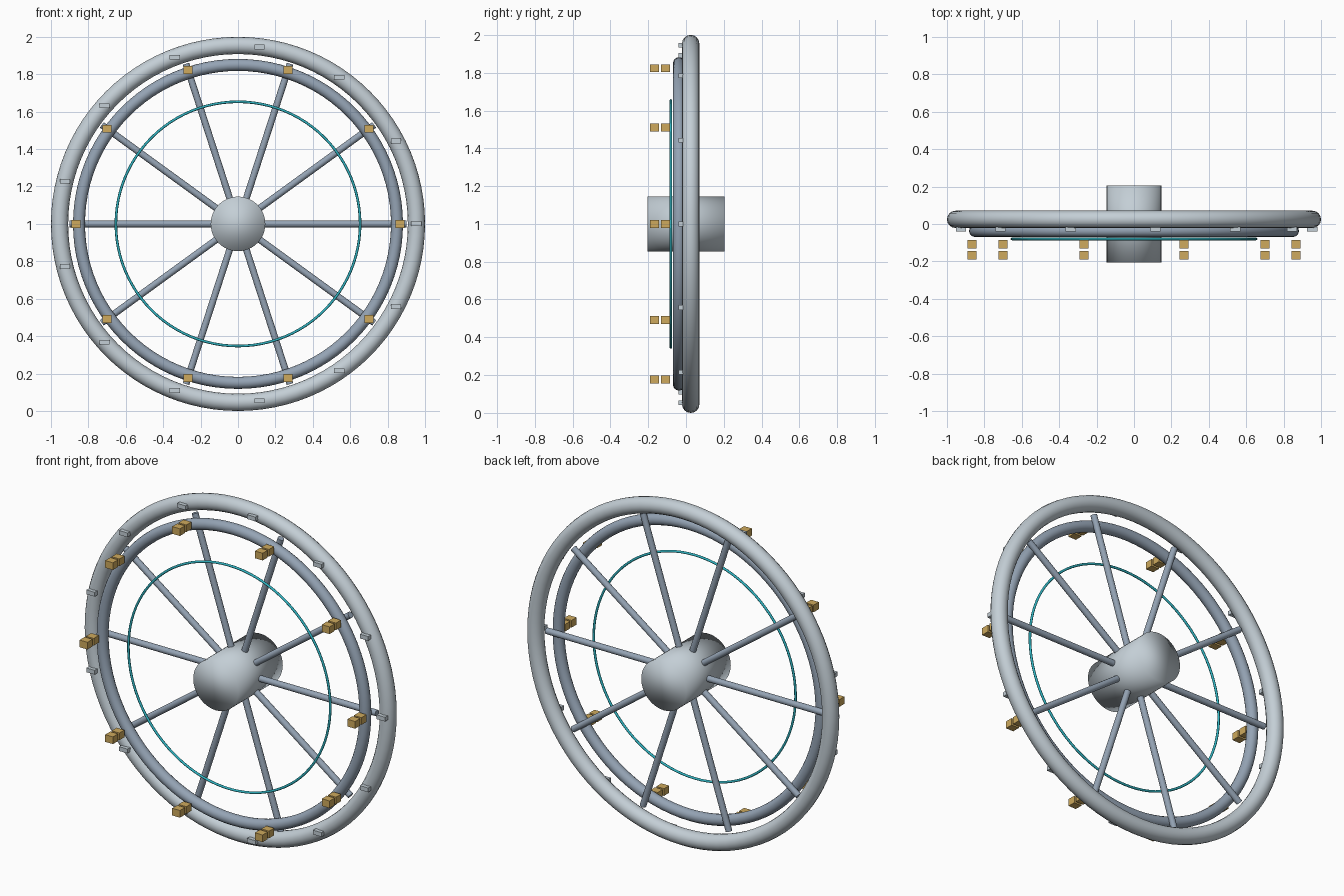
import bpy
from math import cos, sin, pi, tau
from mathutils import Vector

cube = bpy.data.objects.get("Cube")
if cube:
    bpy.data.objects.remove(cube, do_unlink=True)


def material(name, rgb):
    m = bpy.data.materials.new(name)
    m.use_nodes = True
    m.diffuse_color = (*rgb, 1)
    m.node_tree.nodes["Principled BSDF"].inputs["Base Color"].default_value = (*rgb, 1)
    return m


pale = material("pale_grey", (0.55, 0.62, 0.67))
steel = material("blue_grey", (0.30, 0.37, 0.46))
gold = material("gold", (0.62, 0.40, 0.11))
cyan = material("cyan", (0.03, 0.46, 0.54))


def finish(name, mat):
    ob = bpy.context.object
    ob.name = name
    ob.data.materials.append(mat)
    return ob


def on_wheel(radius, angle, y):
    return Vector((radius * cos(angle), y, 1 + radius * sin(angle)))


def ring(name, major, minor, y, mat, sides=16):
    bpy.ops.mesh.primitive_torus_add(
        location=(0, y, 1), rotation=(pi / 2, 0, 0), major_radius=major,
        minor_radius=minor, major_segments=96, minor_segments=sides)
    bpy.ops.object.shade_smooth()
    finish(name, mat)


def box(name, centre, size, mat):
    bpy.ops.mesh.primitive_cube_add(size=1, location=centre)
    ob = finish(name, mat)
    ob.scale = size


# Concentric rings
ring("outer_ring", 0.954, 0.046, 0.025, pale)
ring("inner_ring", 0.85, 0.032, -0.037, steel)
ring("light_ring", 0.653, 0.007, -0.08, cyan, 8)

# Hub, softly shaded over its ends
bpy.ops.mesh.primitive_cylinder_add(vertices=48, radius=0.146, depth=0.41,
                                    location=(0, 0, 1), rotation=(pi / 2, 0, 0))
bpy.ops.object.shade_smooth()
finish("hub", pale)

# Spokes with a pair of docking blocks in front of each tip
for i in range(10):
    a = i * tau / 10
    start, end = on_wheel(0.1, a, 0), on_wheel(0.9, a, 0)
    bpy.ops.mesh.primitive_cylinder_add(
        vertices=16, radius=0.018, depth=(end - start).length,
        location=(start + end) / 2, rotation=(0, pi / 2 - a, 0))
    bpy.ops.object.shade_smooth_by_angle()
    finish(f"spoke_{i + 1}", steel)
    for label, y in (("inner", -0.108), ("outer", -0.167)):
        box(f"{label}_block_{i + 1}", on_wheel(0.866, a, y), (0.05, 0.047, 0.042), gold)

# Small plates around the face of the outer ring
for i in range(13):
    box(f"rim_plate_{i + 1}", on_wheel(0.953, i * tau / 13, -0.028),
        (0.054, 0.026, 0.025), pale)
